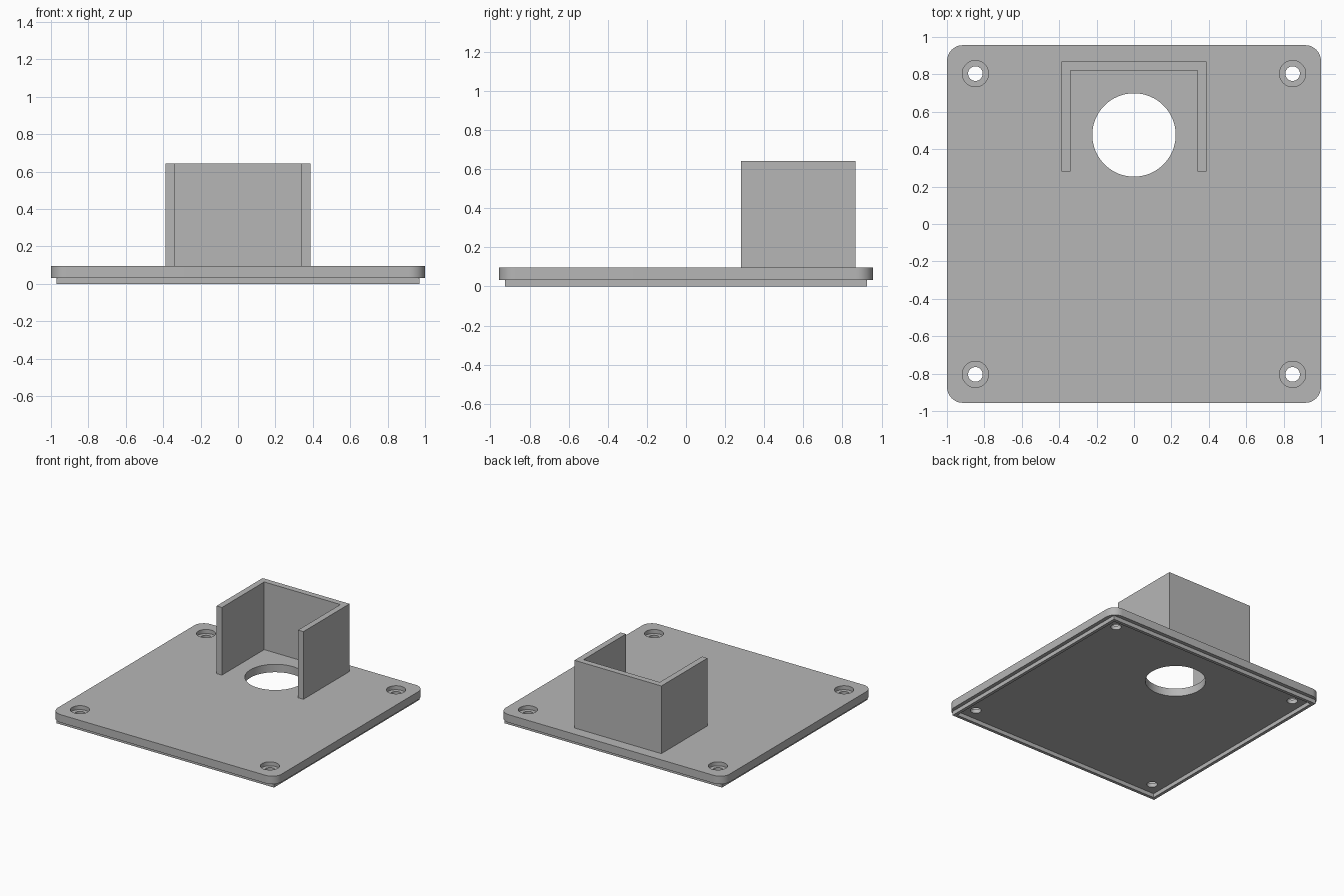
import bpy, bmesh, math
from mathutils import Matrix

cube = bpy.data.objects.get("Cube")
if cube:
    bpy.data.objects.remove(cube, do_unlink=True)

# Main dimensions
HALF_X, HALF_Y, CORNER = 1.0, 0.956, 0.085
PLATE_BOTTOM, PLATE_TOP, HOLDER_TOP = 0.032, 0.096, 0.642

grey = bpy.data.materials.new("plain_grey")
grey.use_nodes = True
colour = (0.47, 0.47, 0.47, 1)
grey.diffuse_color = colour
grey.node_tree.nodes["Principled BSDF"].inputs["Base Color"].default_value = colour


def finish(name, bm):
    mesh = bpy.data.meshes.new(name)
    bmesh.ops.recalc_face_normals(bm, faces=bm.faces)
    bm.to_mesh(mesh)
    bm.free()
    mesh.materials.append(grey)
    obj = bpy.data.objects.new(name, mesh)
    bpy.context.collection.objects.link(obj)
    return obj


def prism(name, outline, z0, z1):
    """Extrude a flat outline from z0 up to z1."""
    bm = bmesh.new()
    face = bm.faces.new([bm.verts.new((x, y, z0)) for x, y in outline])
    walls = bmesh.ops.extrude_face_region(bm, geom=[face])
    top = [v for v in walls["geom"] if isinstance(v, bmesh.types.BMVert)]
    bmesh.ops.translate(bm, verts=top, vec=(0, 0, z1 - z0))
    return finish(name, bm)


def rounded_rectangle(hx, hy, r, steps=12):
    points = []
    for i, (sx, sy) in enumerate([(1, 1), (-1, 1), (-1, -1), (1, -1)]):
        for k in range(steps + 1):
            a = math.pi / 2 * (i + k / steps)
            points.append((sx * (hx - r) + r * math.cos(a),
                           sy * (hy - r) + r * math.sin(a)))
    return points


def rectangle(hx, hy):
    return [(hx, hy), (-hx, hy), (-hx, -hy), (hx, -hy)]


def drill(target, x, y, r, z0, z1):
    """Cut a round hole through or into the target."""
    bm = bmesh.new()
    bmesh.ops.create_cone(bm, cap_ends=True, segments=64, radius1=r, radius2=r,
                          depth=z1 - z0,
                          matrix=Matrix.Translation((x, y, (z0 + z1) / 2)))
    cut(target, finish("hole_cutter", bm))


def cut(target, cutter):
    cutter.hide_render = True
    mod = target.modifiers.new("cut", "BOOLEAN")
    mod.operation = "DIFFERENCE"
    mod.solver = "EXACT"
    mod.object = cutter
    bpy.context.view_layer.objects.active = target
    bpy.ops.object.modifier_apply(modifier=mod.name)
    bpy.data.objects.remove(cutter, do_unlink=True)


# Rounded base plate with a large opening and four counterbored screw holes
plate = prism("base_plate", rounded_rectangle(HALF_X, HALF_Y, CORNER),
              PLATE_BOTTOM, PLATE_TOP)
drill(plate, 0, 0.476, 0.223, -0.1, 0.2)
for sx in (-1, 1):
    for sy in (-1, 1):
        drill(plate, sx * 0.848, sy * 0.804, 0.039, -0.1, 0.2)
        drill(plate, sx * 0.848, sy * 0.804, 0.07, 0.064, 0.2)

# Thin square-cornered locating rim under the plate
rim = prism("underside_rim", rectangle(0.97, 0.926), 0, PLATE_BOTTOM)
cut(rim, prism("rim_cutter", rectangle(0.945, 0.901), -0.1, 0.1))

# Three-sided holder standing around the opening, open to the front
OUT, INN, FRONT, BACK, INNER_BACK = 0.388, 0.34, 0.28, 0.868, 0.82
holder = prism("three_sided_holder",
               [(-OUT, FRONT), (-INN, FRONT), (-INN, INNER_BACK), (INN, INNER_BACK),
                (INN, FRONT), (OUT, FRONT), (OUT, BACK), (-OUT, BACK)],
               PLATE_TOP, HOLDER_TOP)

# Smooth the round walls and keep the edges crisp
bpy.ops.object.select_all(action="DESELECT")
plate.select_set(True)
bpy.context.view_layer.objects.active = plate
bpy.ops.object.shade_smooth_by_angle(angle=math.radians(30))
